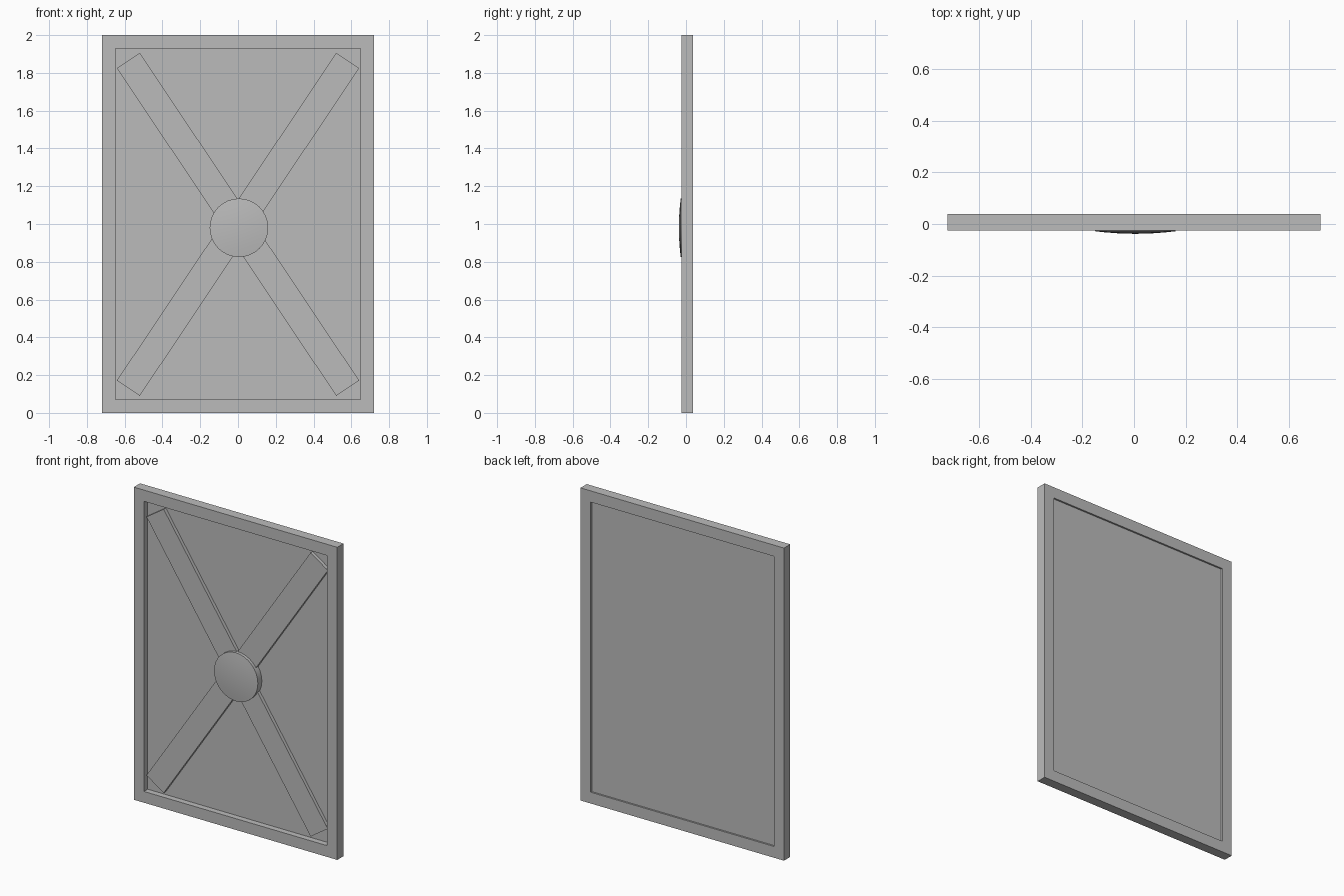
import bpy, bmesh, math
from mathutils import Matrix

cube = bpy.data.objects.get("Cube")
if cube:
    bpy.data.objects.remove(cube, do_unlink=True)

# Single grey finish
grey = bpy.data.materials.new("plain_grey")
grey.use_nodes = True
colour = (0.5, 0.5, 0.5, 1)
grey.diffuse_color = colour
grey.node_tree.nodes["Principled BSDF"].inputs["Base Color"].default_value = colour

WIDTH, HEIGHT, BORDER = 1.44, 2.0, 0.072
FRONT, BACK = -0.025, 0.038
PANEL_FRONT, PANEL_BACK = 0.013, 0.027
BAR_FRONT = -0.009


def finish(name, bm):
    bmesh.ops.recalc_face_normals(bm, faces=bm.faces)
    mesh = bpy.data.meshes.new(name)
    bm.to_mesh(mesh)
    bm.free()
    mesh.materials.append(grey)
    obj = bpy.data.objects.new(name, mesh)
    bpy.context.collection.objects.link(obj)
    return obj


def box(name, size, centre, tilt=0):
    bm = bmesh.new()
    bmesh.ops.create_cube(bm, size=1, matrix=Matrix.Translation(centre)
                          @ Matrix.Rotation(tilt, 4, 'Y')
                          @ Matrix.Diagonal((*size, 1)))
    return finish(name, bm)


# Outer frame: rectangular ring joined front to back
bm = bmesh.new()
loops = []
for y in (FRONT, BACK):
    for inset in (0, BORDER):
        x, low, high = WIDTH / 2 - inset, inset, HEIGHT - inset
        loops.append([bm.verts.new((sx, y, z)) for sx, z in
                      ((-x, low), (x, low), (x, high), (-x, high))])
front_out, front_in, back_out, back_in = loops
for a, b in ((front_out, front_in), (front_in, back_in),
             (back_in, back_out), (back_out, front_out)):
    for i in range(4):
        j = (i + 1) % 4
        bm.faces.new((a[i], a[j], b[j], b[i]))
finish("frame", bm)

# Recessed panel
box("panel", (WIDTH - 2 * BORDER, PANEL_BACK - PANEL_FRONT, HEIGHT - 2 * BORDER),
    (0, (PANEL_FRONT + PANEL_BACK) / 2, HEIGHT / 2))

# Crossed diagonal bars
tilt = math.atan2(1.735, 1.162)
for name, side in (("falling_bar", 1), ("rising_bar", -1)):
    box(name, (2.088, PANEL_FRONT - BAR_FRONT, 0.146),
        (0, (PANEL_FRONT + BAR_FRONT) / 2, 0.998), side * tilt)

# Domed centre boss: spun profile of radius and depth
profile = [(0.155, PANEL_FRONT), (0.155, -0.028), (0.115, -0.0325),
           (0.06, -0.0365), (0, -0.038)]
bm = bmesh.new()
verts = [bm.verts.new((r, y, 0)) for r, y in profile]
edges = [bm.edges.new(pair) for pair in zip(verts, verts[1:])]
bmesh.ops.spin(bm, geom=verts + edges, cent=(0, 0, 0), axis=(0, 1, 0),
               angle=math.tau, steps=32)
bmesh.ops.remove_doubles(bm, verts=bm.verts, dist=0.0001)
bmesh.ops.translate(bm, verts=bm.verts, vec=(0.005, 0, 0.98))
boss = finish("centre_boss", bm)
bpy.ops.object.select_all(action='DESELECT')
boss.select_set(True)
bpy.context.view_layer.objects.active = boss
bpy.ops.object.shade_smooth_by_angle(angle=math.radians(30))
